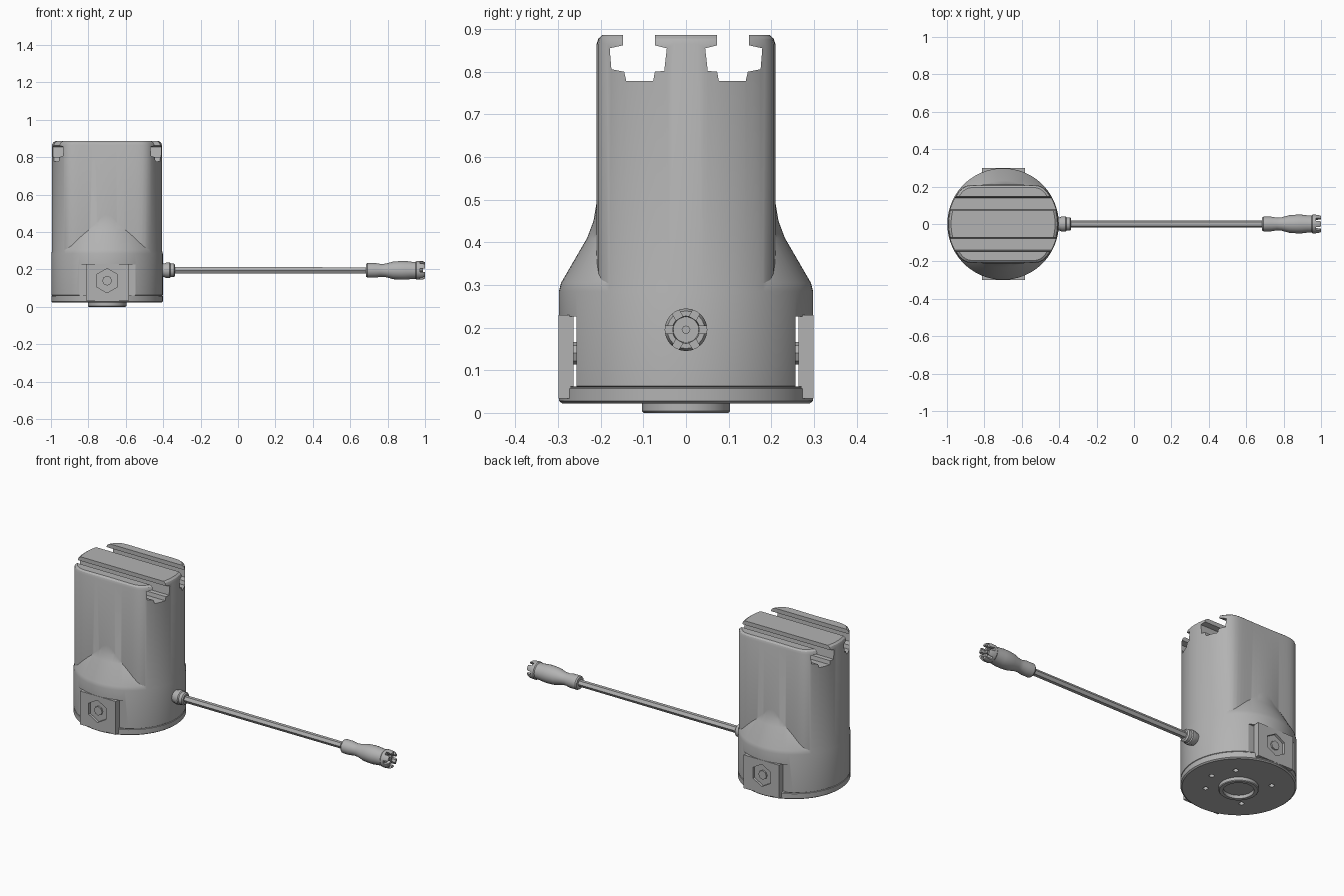
import bpy, bmesh
from math import sin, cos, pi, radians
from mathutils import Matrix, Vector

cube = bpy.data.objects.get("Cube")
if cube:
    bpy.data.objects.remove(cube, do_unlink=True)

CX = -0.70       # housing axis
CABLE_Z = 0.195  # cable height

grey = bpy.data.materials.new("plain grey")
grey.use_nodes = True
grey.diffuse_color = (0.45, 0.45, 0.45, 1)
grey.node_tree.nodes["Principled BSDF"].inputs["Base Color"].default_value = (0.45, 0.45, 0.45, 1)


def finish(bm, name):
    bmesh.ops.remove_doubles(bm, verts=bm.verts, dist=1e-5)
    bmesh.ops.recalc_face_normals(bm, faces=bm.faces)
    me = bpy.data.meshes.new(name)
    bm.to_mesh(me)
    bm.free()
    me.materials.append(grey)
    ob = bpy.data.objects.new(name, me)
    bpy.context.collection.objects.link(ob)
    return ob


def loft(name, rings):
    """Skin a stack of point rings and cap both ends."""
    bm = bmesh.new()
    loops = [[bm.verts.new(p) for p in ring] for ring in rings]
    n = len(loops[0])
    for a, b in zip(loops, loops[1:]):
        for i in range(n):
            j = (i + 1) % n
            bm.faces.new((a[i], a[j], b[j], b[i]))
    bm.faces.new(loops[0])
    bm.faces.new(loops[-1])
    return finish(bm, name)


def turned(name, profile, n=64, axis="z"):
    """Lathe (radius, position) pairs about the housing axis or the cable axis."""
    rings = []
    for r, h in profile:
        ring = []
        for i in range(n):
            a = 2 * pi * i / n
            if axis == "z":
                ring.append((CX + r * cos(a), r * sin(a), h))
            else:
                ring.append((h, r * cos(a), CABLE_Z + r * sin(a)))
        rings.append(ring)
    return loft(name, rings)


def box(name, lo, hi):
    bm = bmesh.new()
    bmesh.ops.create_cube(bm, size=1)
    lo, hi = Vector(lo), Vector(hi)
    for v in bm.verts:
        v.co = (lo + hi) / 2 + v.co * (hi - lo)
    return finish(bm, name)


def rod(name, centre, radius, depth, sides=16, rot=Matrix()):
    bm = bmesh.new()
    bmesh.ops.create_cone(bm, cap_ends=True, segments=sides, radius1=radius, radius2=radius,
                          depth=depth, matrix=Matrix.Translation(centre) @ rot)
    return finish(bm, name)


def combine(ob, other, operation):
    mod = ob.modifiers.new("combine", "BOOLEAN")
    mod.operation, mod.object, mod.solver = operation, other, "EXACT"
    bpy.context.view_layer.objects.active = ob
    bpy.ops.object.modifier_apply(modifier=mod.name)
    bpy.data.objects.remove(other, do_unlink=True)


def smooth(ob, angle=30):
    bpy.ops.object.select_all(action="DESELECT")
    ob.select_set(True)
    bpy.context.view_layer.objects.active = ob
    bpy.ops.object.shade_smooth_by_angle(angle=radians(angle))


def flattened_ring(inset, z, n=96):
    """Circle with softly flattened front and back."""
    pts = []
    for i in range(n):
        a = 2 * pi * (i + 0.5) / n
        flat = 0.210 / abs(sin(a))
        r = (0.294 ** -20 + flat ** -20) ** (-1 / 20) - inset
        pts.append((CX + r * cos(a), r * sin(a), z))
    return pts


# Housing: round base with sloping shoulder, joined to the flat-sided upper body
housing = turned("housing", [(0.290, 0.022), (0.298, 0.028), (0.298, 0.057), (0.295, 0.059),
                             (0.295, 0.061), (0.298, 0.063), (0.298, 0.285), (0.293, 0.305),
                             (0.232, 0.41), (0.217, 0.45), (0.207, 0.51)], 96)
upper = loft("upper_body", [flattened_ring(0, 0.20), flattened_ring(0, 0.865),
                            flattened_ring(0.005, 0.878), flattened_ring(0.016, 0.886)])
combine(housing, upper, "UNION")

# Two stepped mounting slots along x through the top
half_slot = [(0.073, 0.92), (0.073, 0.862), (0.045, 0.855), (0.051, 0.802), (0.073, 0.800),
             (0.077, 0.778), (0.140, 0.778), (0.145, 0.800), (0.175, 0.806), (0.179, 0.855),
             (0.148, 0.862), (0.148, 0.92)]
for side in (-1, 1):
    cutter = loft("slot_cutter", [[(x, side * y, z) for y, z in half_slot] for x in (CX - 0.4, CX + 0.4)])
    combine(housing, cutter, "DIFFERENCE")

# Flat pockets in the front and back of the base
for side in (-1, 1):
    ys = sorted((side * 0.257, side * 0.35))
    combine(housing, box("pocket_cutter", (CX - 0.16, ys[0], 0.062), (CX + 0.16, ys[1], 0.226)), "DIFFERENCE")

# Screw holes underneath, plus one offset hole
holes = [(0.17 * cos(a), 0.17 * sin(a)) for a in (pi / 4 + k * pi / 2 for k in range(4))] + [(0.18, 0)]
for x, y in holes:
    combine(housing, rod("hole_cutter", (CX + x, y, 0.02), 0.014, 0.06), "DIFFERENCE")
smooth(housing)

# Locating ring under the base
ring = turned("locating_ring", [(0.103, 0.03), (0.103, 0.004), (0.099, 0), (0.080, 0),
                                (0.078, 0.004), (0.078, 0.018)])
smooth(ring)

# Latch plates standing in the pockets, each with a hexagonal recess and centre knob
turn_y = Matrix.Rotation(pi / 2, 4, "X")
for side, label in ((-1, "front"), (1, "back")):
    ys = sorted((side * 0.264, side * 0.299))
    plate = box(label + "_latch_plate", (CX - 0.112, ys[0], 0.034), (CX + 0.118, ys[1], 0.229))
    combine(plate, rod("recess_cutter", (CX, side * 0.30, 0.14), 0.065, 0.03, 6, turn_y), "DIFFERENCE")
    rod(label + "_latch_knob", (CX, side * 0.271, 0.14), 0.026, 0.046, 8, turn_y)

# Cable with its strain relief
gland = turned("cable_gland", [(0.036, -0.42), (0.036, -0.395), (0.041, -0.385), (0.041, -0.365),
                               (0.036, -0.36), (0.036, -0.342), (0.028, -0.336)], 16, "x")
smooth(gland)
cable = turned("cable", [(0.020, -0.36), (0.020, 0.0), (0.019, 0.70)], 6, "x")

# Connector plug: waisted grip with a hollow, notched end
plug = turned("connector_plug", [(0.034, 0.685), (0.039, 0.692), (0.039, 0.735), (0.034, 0.765),
                                 (0.036, 0.79), (0.047, 0.83), (0.050, 0.87), (0.050, 0.895),
                                 (0.046, 0.93), (0.046, 0.95), (0.050, 0.955), (0.050, 0.985),
                                 (0.044, 1.0), (0.032, 1.0), (0.030, 0.955)], 24, "x")
for k in range(3):
    notch = box("notch_cutter", (0.972, -0.1, -0.009), (1.1, 0.1, 0.009))
    notch.data.transform(Matrix.Translation((0, 0, CABLE_Z)) @ Matrix.Rotation(k * pi / 3, 4, "X"))
    combine(plug, notch, "DIFFERENCE")
smooth(plug)
rod("connector_pin", (0.965, 0, CABLE_Z), 0.010, 0.05, 8, Matrix.Rotation(pi / 2, 4, "Y"))
